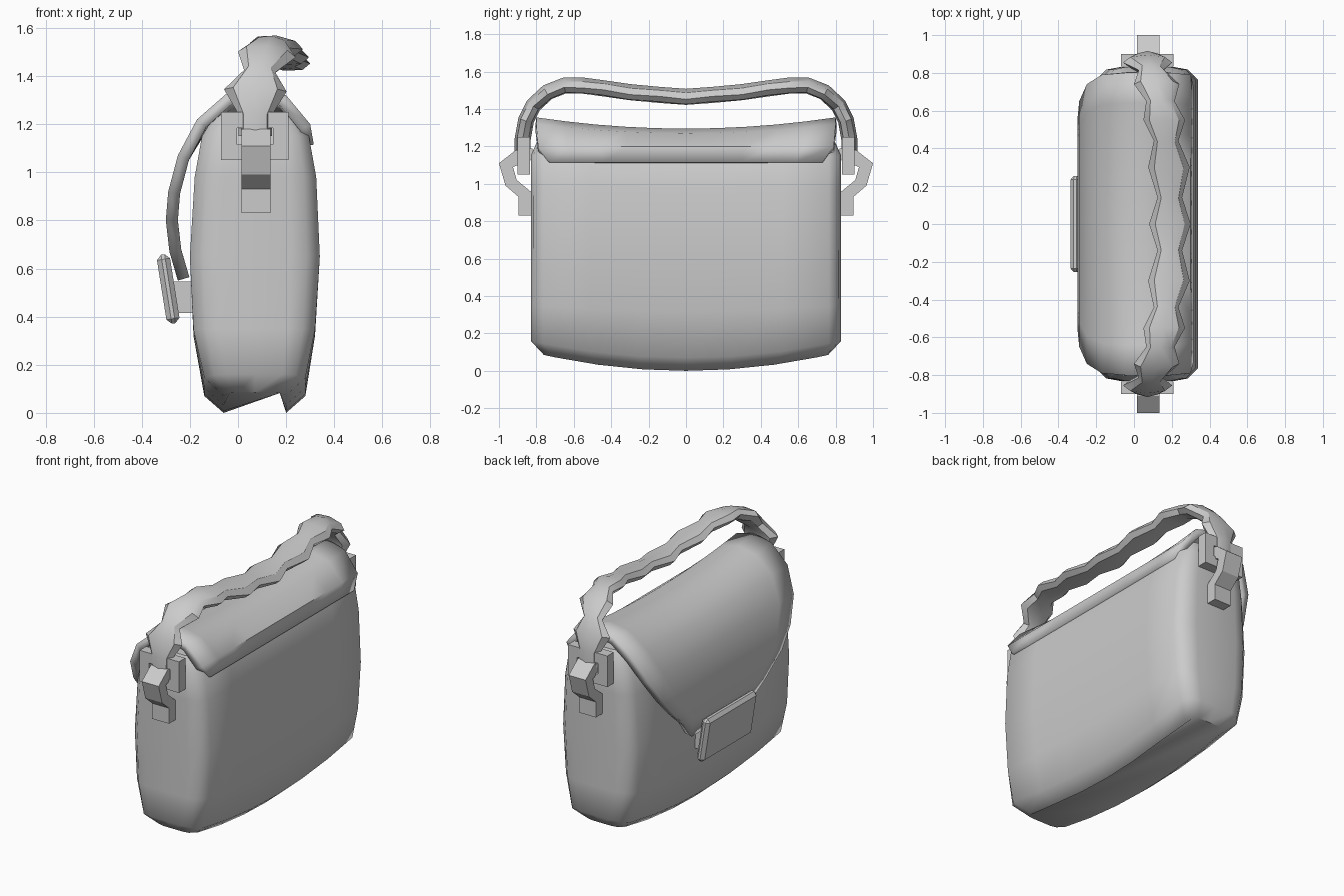
import bpy, bmesh, math
from mathutils import Vector, Matrix

if "Cube" in bpy.data.objects:
    bpy.data.objects.remove(bpy.data.objects["Cube"])

GREY = (0.6, 0.6, 0.6, 1)
leather = bpy.data.materials.new("plain grey")
leather.use_nodes = True
leather.diffuse_color = GREY
leather.node_tree.nodes["Principled BSDF"].inputs["Base Color"].default_value = GREY


def finish(name, bm, smooth=None, recalc=True):
    if recalc:
        bmesh.ops.recalc_face_normals(bm, faces=bm.faces)
    mesh = bpy.data.meshes.new(name)
    bm.to_mesh(mesh)
    bm.free()
    mesh.materials.append(leather)
    ob = bpy.data.objects.new(name, mesh)
    bpy.context.collection.objects.link(ob)
    if smooth:
        bpy.ops.object.select_all(action='DESELECT')
        ob.select_set(True)
        bpy.context.view_layer.objects.active = ob
        bpy.ops.object.shade_smooth_by_angle(angle=math.radians(smooth))
    return ob


def loft(bm, rings, closed=True, caps=True):
    rows = [[bm.verts.new(p) for p in ring] for ring in rings]
    n = len(rows[0])
    for a, b in zip(rows, rows[1:]):
        for j in range(n if closed else n - 1):
            k = (j + 1) % n
            bm.faces.new((a[j], a[k], b[k], b[j]))
    if caps:
        bm.faces.new(rows[0])
        bm.faces.new(rows[-1])


def add_box(bm, centre, size, turn=0):
    m = Matrix.Translation(centre) @ Matrix.Rotation(turn, 4, 'Y') @ Matrix.Diagonal((*size, 1))
    bmesh.ops.create_cube(bm, size=1, matrix=m)


# Body: rounded rectangles lofted upwards, with a sagging base and top
def body_ring(z, x0, x1, hy, lift):
    c, hx = (x0 + x1) / 2, (x1 - x0) / 2
    half = [(1, t) for t in (-.62, -.3, 0, .3, .62)]
    edge = [(1, -.92)] + half + [(1, .92), (.8, .985), (.55, 1), (0, 1), (-.55, 1), (-.8, .985)]
    edge += [(-1, .92)] + [(-u, -v) for u, v in half] + [(-1, -.92)]
    edge += [(-.8, -.985), (-.55, -1), (0, -1), (.55, -1), (.8, -.985)]
    return [(c + u * hx, v * hy, z + lift * v * v) for u, v in edge]


bm = bmesh.new()
loft(bm, [body_ring(*r) for r in (
    (0, -.06, .2, .76, .085), (.07, -.14, .28, .83, .09), (.32, -.185, .32, .83, .03),
    (.65, -.2, .34, .83, 0), (.98, -.18, .325, .83, 0), (1.14, -.15, .295, .83, .01),
    (1.2, -.1, .25, .79, .04))])
finish("bag_body", bm, 45)

# Flap: a curved sheet wrapping over the top, tapering towards the clasp
FLAP = ((.315, 1.115, .73, 0), (.3, 1.2, .79, 0), (.2, 1.27, .8, .05), (.08, 1.295, .8, .06),
        (-.05, 1.275, .8, .05), (-.17, 1.2, .79, .02), (-.25, 1.07, .74, 0), (-.29, .92, .65, 0),
        (-.3, .8, .55, 0), (-.285, .67, .41, 0), (-.25, .55, .3, 0))
bm = bmesh.new()
loft(bm, [[(x, t / 5 * w, z + lift * (t / 5) ** 2) for t in range(-5, 6)]
          for x, z, w, lift in FLAP], closed=False, caps=False)
flap = finish("flap", bm, 40, recalc=False)
solid = flap.modifiers.new("thickness", 'SOLIDIFY')
solid.thickness, solid.offset = .05, -1

# Clasp: tilted bevelled plate and the block behind it
bm = bmesh.new()
add_box(bm, (-.29, 0, .515), (.055, .51, .29), math.radians(-9))
clasp = finish("clasp_plate", bm)
bevel = clasp.modifiers.new("edge", 'BEVEL')
bevel.width, bevel.segments = .02, 1
bm = bmesh.new()
add_box(bm, (-.22, 0, .48), (.1, .36, .13))
finish("clasp_block", bm)

# Handle: beaded strap sweeping over the bag; x, y, z, half width for one half
HALF = ((.19, 0, 1.465, .11), (.19, .14, 1.475, .065), (.185, .3, 1.49, .11),
        (.17, .44, 1.51, .065), (.16, .55, 1.525, .11), (.14, .65, 1.525, .075),
        (.12, .74, 1.49, .12), (.09, .815, 1.42, .065), (.072, .855, 1.34, .13),
        (.072, .873, 1.24, .07), (.072, .873, 1.15, .07))
path = [(x, -y, z, w) for x, y, z, w in reversed(HALF[1:])] + list(HALF)
rings = []
for i, (x, y, z, w) in enumerate(path):
    a, b = path[max(i - 1, 0)], path[min(i + 1, len(path) - 1)]
    d = Vector((0, b[1] - a[1], b[2] - a[2])).normalized()
    up = Vector((0, -d.z, d.y))
    side = Vector((1, 0, -.12 * d.y))
    rings.append([Vector((x, y, z)) + side * (w * math.cos(k * math.tau / 8))
                  + up * (.043 * math.sin(k * math.tau / 8)) for k in range(8)])
bm = bmesh.new()
loft(bm, rings)
finish("handle", bm, 35)

# Square rings and bent straps at both ends
STRAP = ((.82, .83), (.895, .83), (.895, .93), (.965, .99), (1, 1.11), (.91, 1.18),
         (.82, 1.19), (.82, 1.13), (.925, 1.09), (.905, 1.02), (.82, .95))
for side, label in ((-1, "front"), (1, "back")):
    bm = bmesh.new()
    frame = []
    for hx, hz, y in ((.14, .1, .835), (.14, .1, .9), (.075, .035, .9), (.075, .035, .835),
                      (.14, .1, .835)):
        frame.append([(.07 + u * hx, side * y, 1.15 + v * hz)
                      for u, v in ((-1, -1), (1, -1), (1, 1), (-1, 1))])
    loft(bm, frame, caps=False)
    bmesh.ops.remove_doubles(bm, verts=bm.verts, dist=1e-4)
    finish(label + "_ring", bm)

    bm = bmesh.new()
    loft(bm, [[(x, side * y, z) for y, z in STRAP] for x in (.015, .135)])
    finish(label + "_strap", bm)
